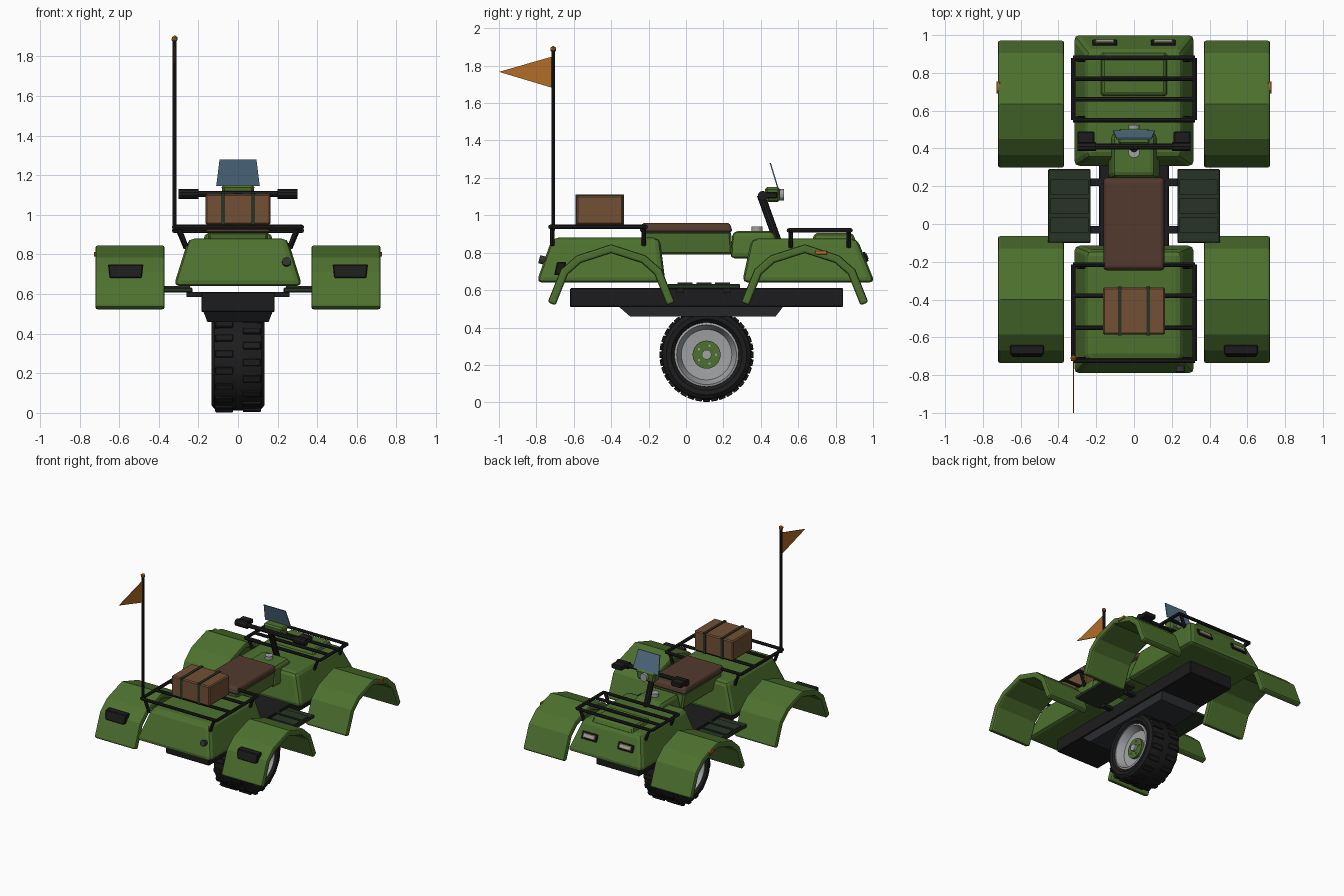
import bpy, bmesh, math
from mathutils import Vector, Matrix

if "Cube" in bpy.data.objects:
    bpy.data.objects.remove(bpy.data.objects["Cube"])

def mat(name, r, g, b):
    m = bpy.data.materials.new(name)
    m.diffuse_color = (r, g, b, 1)
    m.use_nodes = True
    m.node_tree.nodes["Principled BSDF"].inputs["Base Color"].default_value = m.diffuse_color
    return m

GREEN = mat("green_paint", .075, .165, .028)
BLACK = mat("black", .012, .012, .013)
FRAME = mat("frame_grey", .03, .032, .036)
TREAD = mat("dark_green", .022, .034, .018)
SEAT = mat("seat_brown", .085, .042, .027)
CASE = mat("case_brown", .17, .08, .036)
ORANGE = mat("orange", .45, .15, .02)
GLASS = mat("glass_blue", .09, .17, .25)
METAL = mat("metal", .35, .36, .37)
LAMP = mat("lamp", .42, .38, .3)

def make(name, bm, m, bevel=0, seg=1):
    bmesh.ops.recalc_face_normals(bm, faces=bm.faces)
    me = bpy.data.meshes.new(name)
    bm.to_mesh(me)
    bm.free()
    ob = bpy.data.objects.new(name, me)
    bpy.context.collection.objects.link(ob)
    me.materials.append(m)
    if bevel:
        b = ob.modifiers.new("bevel", 'BEVEL')
        b.width, b.segments, b.limit_method = bevel, seg, 'ANGLE'
    return ob

def taper(name, bot, top, z0, z1, m, bevel=0, seg=1):
    """Box with rectangles (x0, x1, y0, y1) at its bottom and top."""
    bm = bmesh.new()
    rings = [[bm.verts.new((x, y, z)) for x, y in ((r[0], r[2]), (r[1], r[2]), (r[1], r[3]), (r[0], r[3]))]
             for r, z in ((bot, z0), (top, z1))]
    bm.faces.new(rings[0])
    bm.faces.new(rings[1])
    for i in range(4):
        j = (i + 1) % 4
        bm.faces.new((rings[0][i], rings[0][j], rings[1][j], rings[1][i]))
    return make(name, bm, m, bevel, seg)

def box(name, x0, x1, y0, y1, z0, z1, m, bevel=0, seg=1):
    return taper(name, (x0, x1, y0, y1), (x0, x1, y0, y1), z0, z1, m, bevel, seg)

def add_rod(bm, a, b, r, n=8):
    a, b = Vector(a), Vector(b)
    d = b - a
    M = Matrix.Translation((a + b) / 2) @ d.to_track_quat('Z', 'Y').to_matrix().to_4x4()
    bmesh.ops.create_cone(bm, cap_ends=True, segments=n, radius1=r, radius2=r, depth=d.length, matrix=M)

def rods(name, pairs, r, m, n=8):
    bm = bmesh.new()
    for a, b in pairs:
        add_rod(bm, a, b, r, n)
    return make(name, bm, m)

def lathe(name, prof, m, n=40, cy=.11, cz=.255):
    """Spin a closed (x, radius) profile around the wheel axle."""
    bm = bmesh.new()
    rings = [[bm.verts.new((x, cy + r * math.cos(t * math.tau / n), cz + r * math.sin(t * math.tau / n)))
              for t in range(n)] for x, r in prof]
    for k in range(len(rings)):
        A, B = rings[k], rings[(k + 1) % len(rings)]
        for i in range(n):
            j = (i + 1) % n
            bm.faces.new((A[i], A[j], B[j], B[i]))
    ob = make(name, bm, m)
    bpy.context.view_layer.objects.active = ob
    ob.select_set(True)
    bpy.ops.object.shade_smooth_by_angle(angle=math.radians(35))
    ob.select_set(False)

# Wheel: tyre, tread lugs, dished rims and hubs
lathe("tyre", [(-.11, .17), (-.132, .19), (-.135, .215), (-.118, .236), (-.09, .243),
               (.09, .243), (.118, .236), (.135, .215), (.132, .19), (.11, .17)], BLACK)
bm = bmesh.new()
for s in (-1, 1):
    for i in range(18):
        a = (i + (.5 if s > 0 else 0)) * math.tau / 18
        M = (Matrix.Translation((0, .11, .255)) @ Matrix.Rotation(a, 4, 'X')
             @ Matrix.Translation((s * .07, 0, .243)) @ Matrix.Diagonal((.09, .036, .018, 1)))
        bmesh.ops.create_cube(bm, size=1, matrix=M)
make("tread_lugs", bm, BLACK, .003)
for s in (-1, 1):
    lathe("rim", [(s * .122, .172), (s * .126, .16), (s * .11, .152), (s * .07, .135),
                  (s * .06, .01), (s * .02, .01), (s * .02, .172)], METAL)
    rods("hub", [((s * .055, .11, .255), (s * .085, .11, .255))], .075, GREEN, 24)
    rods("hub_cap", [((s * .08, .11, .255), (s * .105, .11, .255))], .026, METAL, 16)
    rods("wheel_nuts", [((s * .08, .11 + .05 * math.cos(k * math.tau / 5), .255 + .05 * math.sin(k * math.tau / 5)),
                         (s * .092, .11 + .05 * math.cos(k * math.tau / 5), .255 + .05 * math.sin(k * math.tau / 5)))
                        for k in range(5)], .007, METAL, 6)

# Chassis and skid plate
box("chassis", -.185, .185, -.62, .84, .51, .61, BLACK, .004)
taper("skid_plate", (-.155, .155, -.3, .48), (-.175, .175, -.36, .52), .46, .512, FRAME)

# Front and rear bodywork
taper("rear_body", (-.325, .325, -.8, -.11), (-.25, .25, -.715, -.14), .64, .88, GREEN, .03, 2)
taper("front_body", (-.325, .325, .3, 1.01), (-.25, .25, .35, .915), .64, .875, GREEN, .03, 2)
taper("hood_panel", (-.18, .18, .67, .91), (-.165, .165, .69, .89), .86, .905, GREEN, .01)
taper("console", (-.14, .14, .235, .52), (-.11, .11, .25, .47), .77, .915, GREEN, .025, 2)
rods("fuel_cap", [((0, .38, .91), (0, .38, .94))], .03, METAL, 16)

# Seat
taper("seat_base", (-.14, .14, -.21, .25), (-.155, .155, -.23, .24), .79, .915, GREEN, .012)
taper("seat", (-.165, .165, -.25, .25), (-.155, .155, -.235, .235), .908, .96, SEAT, .018, 3)

# Fenders
ARCH = [(-.34, .535), (-.27, .71), (-.185, .785), (0, .845), (.185, .785), (.27, .71), (.34, .535)]
for s in (-1, 1):
    for end, cy in (("front", .635), ("rear", -.4)):
        bm = bmesh.new()
        rows = [[bm.verts.new((s * .545 + dx, cy + y, z)) for dx in (-.175, .175)] for y, z in ARCH]
        for p, q in zip(rows, rows[1:]):
            bm.faces.new((p[0], p[1], q[1], q[0]))
        ob = make(end + "_fender", bm, GREEN)
        if ob.data.polygons[2].normal.z < 0:
            ob.data.flip_normals()
        so = ob.modifiers.new("thickness", 'SOLIDIFY')
        so.thickness, so.offset, so.use_even_offset = .045, -1, True
        b = ob.modifiers.new("bevel", 'BEVEL')
        b.width, b.segments, b.limit_method, b.angle_limit = .012, 2, 'ANGLE', math.radians(50)
    # Tail lamps and side markers
    x = s * .567
    taper("tail_lamp", (x - .08, x + .08, -.705, -.66), (x - .09, x + .09, -.69, -.64), .68, .75, BLACK, .005)
    box("side_marker", min(s * .71, s * .728), max(s * .71, s * .728), .69, .755, .79, .812, ORANGE, .003)
    # Headlights, tilted with the nose
    for nm, w, h, d, m in (("headlight_frame", .13, .055, .03, BLACK), ("headlight", .1, .034, .04, LAMP)):
        bm = bmesh.new()
        bmesh.ops.create_cube(bm, size=1, matrix=Matrix.Translation((s * .155, .953, .775))
                              @ Matrix.Rotation(math.radians(22), 4, 'X') @ Matrix.Diagonal((w, d, h, 1)))
        make(nm, bm, m, .004)
    # Footrests with slats and brackets
    x0, x1 = sorted((s * .23, s * .455))
    box("footrest", x0, x1, -.1, .29, .608, .632, TREAD, .004)
    for y in (-.005, .095, .195):
        box("footrest_slat", x0 + .012, x1 - .012, y - .04, y + .04, .63, .64, TREAD)
    for y in (-.03, .22):
        x0, x1 = sorted((s * .17, s * .26))
        box("footrest_bracket", x0, x1, y - .02, y + .02, .585, .61, BLACK)

# Handlebar, grips and levers
rods("steering_column", [((0, .49, .86), (0, .4, 1.11))], .022, BLACK, 10)
rods("handlebar", [((-.29, .41, 1.105), (.29, .41, 1.105))], .016, BLACK)
rods("grips", [((s * .2, .41, 1.105), (s * .3, .41, 1.105)) for s in (-1, 1)], .026, BLACK, 10)
for s in (-1, 1):
    x0, x1 = sorted((s * .21, s * .3))
    box("control_box", x0, x1, .425, .49, 1.09, 1.125, BLACK, .006)

# Instrument pod, lamp and windshield
taper("instrument_pod", (-.07, .07, .43, .5), (-.085, .085, .42, .505), 1.07, 1.15, GREEN, .012)
rods("pod_lamp", [((0, .495, 1.11), (0, .524, 1.11))], .03, METAL, 16)
taper("windshield", (-.11, .11, .488, .495), (-.093, .093, .447, .454), 1.145, 1.28, GLASS)

# Racks
def rack(name, y0, y1, z, slats, foot):
    X = .322
    p = [((-X, y, z), (X, y, z)) for y in [y0, y1] + slats]
    p += [((s * X, y0, z), (s * X, y1, z)) for s in (-1, 1)]
    p += [((s * .3, y, z), (s * .262, y, foot)) for s in (-1, 1) for y in (y0 + .01, y1 - .01)]
    rods(name, p, .012, BLACK)

rack("front_rack", .55, .88, .92, [.66, .77], .83)
rack("rear_rack", -.725, -.215, .938, [-.38, -.55], .84)

# Luggage case with straps
box("luggage_case", -.165, .165, -.585, -.337, .95, 1.105, CASE, .008)
for x in (-.075, .075):
    box("case_strap", x - .01, x + .01, -.59, -.332, .946, 1.11, TREAD)

# Flag pole
rods("flag_pole", [((-.32, -.71, .92), (-.32, -.71, 1.88))], .01, BLACK)
bm = bmesh.new()
bmesh.ops.create_icosphere(bm, subdivisions=1, radius=.018, matrix=Matrix.Translation((-.32, -.71, 1.888)))
make("pole_tip", bm, ORANGE)
bm = bmesh.new()
tri = [[bm.verts.new((x, y, z)) for y, z in ((-.71, 1.85), (-.71, 1.68), (-1, 1.767))] for x in (-.323, -.317)]
for t in tri:
    bm.faces.new(t)
for i in range(3):
    bm.faces.new((tri[0][i], tri[0][i - 1], tri[1][i - 1], tri[1][i]))
make("flag", bm, ORANGE)

# Exhaust tip
rods("exhaust_tip", [((.245, -.72, .75), (.245, -.785, .765))], .022, FRAME, 12)
